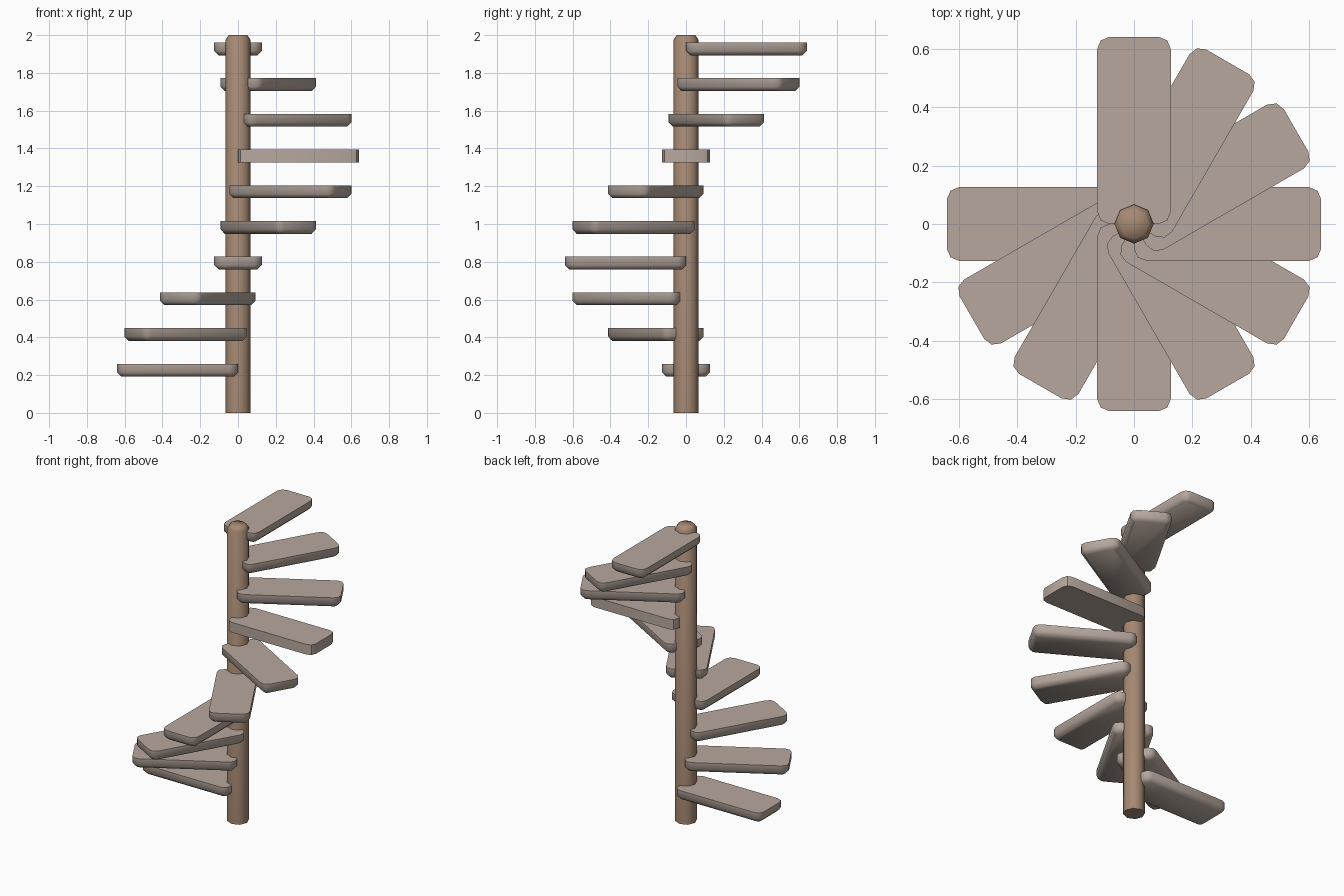
import bpy
import bmesh
from math import cos, sin, pi, radians

cube = bpy.data.objects.get("Cube")
if cube:
    bpy.data.objects.remove(cube, do_unlink=True)

STEPS = 10
FIRST_TOP, RISE = 0.26, 0.189      # height of first tread and spacing
THICK, CHAMFER = 0.068, 0.023
LENGTH, HALF_WIDTH, CORNER = 0.64, 0.126, 0.042


def material(name, color):
    mat = bpy.data.materials.new(name)
    mat.use_nodes = True
    mat.diffuse_color = color
    bsdf = mat.node_tree.nodes["Principled BSDF"]
    bsdf.inputs["Base Color"].default_value = color
    bsdf.inputs["Roughness"].default_value = 0.8
    return mat


def loft(name, rings, mat, angle):
    """Join matching outlines into a closed solid with capped ends."""
    bm = bmesh.new()
    loops = [[bm.verts.new(p) for p in ring] for ring in rings]
    for low, high in zip(loops, loops[1:]):
        for i in range(len(low)):
            j = (i + 1) % len(low)
            bm.faces.new((low[i], low[j], high[j], high[i]))
    bm.faces.new(loops[0][::-1])
    bm.faces.new(loops[-1])
    mesh = bpy.data.meshes.new(name)
    bm.to_mesh(mesh)
    bm.free()
    mesh.materials.append(mat)
    obj = bpy.data.objects.new(name, mesh)
    bpy.context.collection.objects.link(obj)
    bpy.ops.object.select_all(action='DESELECT')
    obj.select_set(True)
    bpy.context.view_layer.objects.active = obj
    bpy.ops.object.shade_smooth_by_angle(angle=radians(angle))
    return obj


def tread_outline(inset, z):
    """Rectangle with two-segment rounded corners, shrunk by inset."""
    r = CORNER - inset
    centres = [(LENGTH - CORNER, HALF_WIDTH - CORNER), (CORNER, HALF_WIDTH - CORNER),
               (CORNER, CORNER - HALF_WIDTH), (LENGTH - CORNER, CORNER - HALF_WIDTH)]
    return [(cx + r * cos((q + k / 2) * pi / 2), cy + r * sin((q + k / 2) * pi / 2), z)
            for q, (cx, cy) in enumerate(centres) for k in range(3)]


def circle(radius, z, sides=8):
    return [(radius * cos(2 * pi * i / sides), radius * sin(2 * pi * i / sides), z)
            for i in range(sides)]


stone = material("weathered grey wood", (0.47, 0.39, 0.34, 1))
wood = material("brown wood", (0.38, 0.25, 0.17, 1))

# Central post with a chamfered top
loft("central_post", [circle(0.067, 0), circle(0.067, 1.975), circle(0.049, 2.0)], wood, 60)

# Treads winding around the post; the one at +x keeps a square underside
for n in range(STEPS):
    square = n == 6
    rings = [tread_outline(0, -THICK), tread_outline(0, 0)]
    if not square:
        rings = [tread_outline(CHAMFER, -THICK), tread_outline(0, CHAMFER - THICK),
                 tread_outline(0, 0)]
    tread = loft(f"tread_{n + 1}", rings, stone, 30 if square else 60)
    tread.location.z = FIRST_TOP + n * RISE
    tread.rotation_euler.z = pi + n * pi / 6
